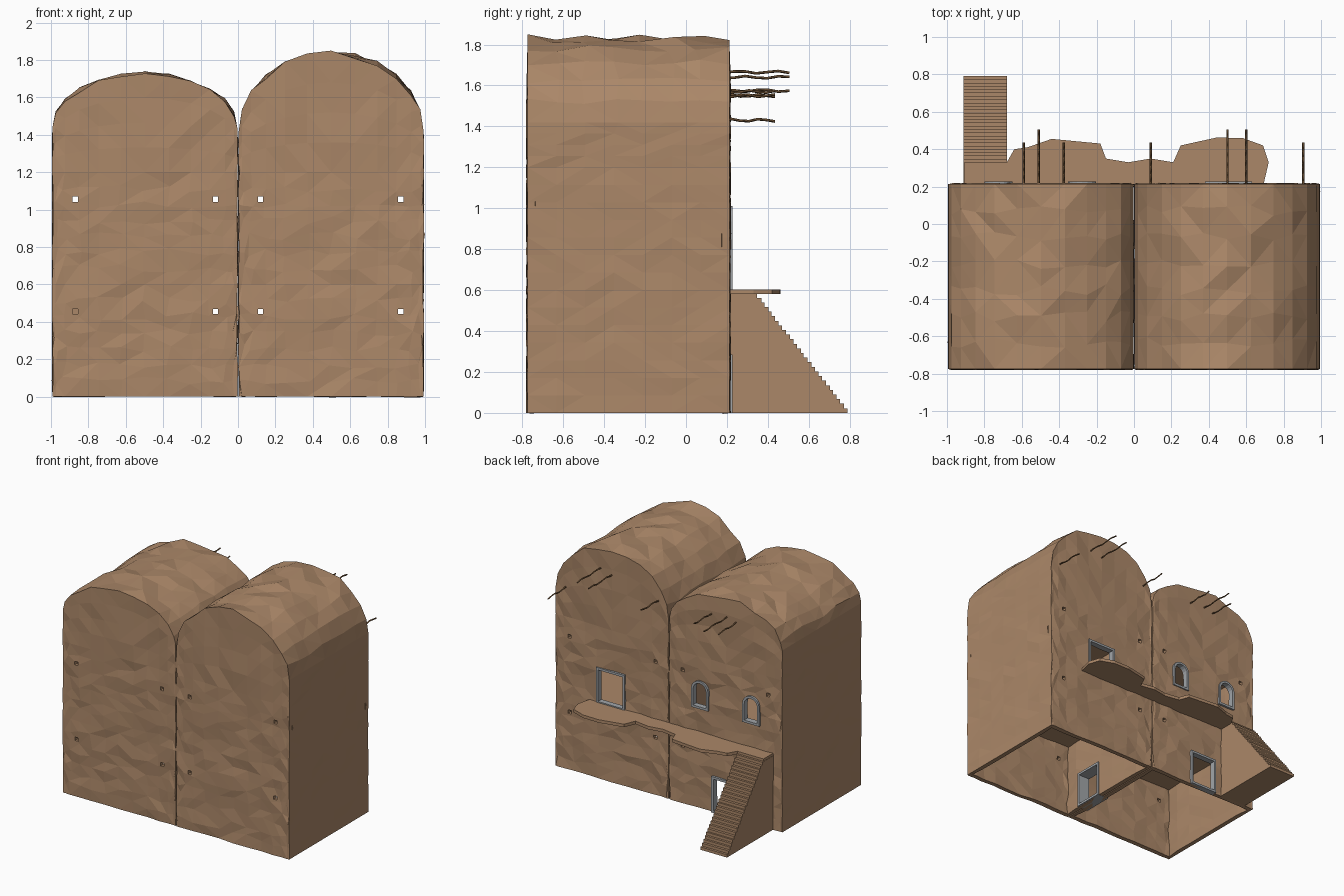
import bpy, bmesh, math, random
from mathutils import Matrix, Vector

random.seed(7)
if "Cube" in bpy.data.objects:
    bpy.data.objects.remove(bpy.data.objects["Cube"], do_unlink=True)


def material(name, rgb):
    m = bpy.data.materials.new(name)
    m.use_nodes = True
    m.diffuse_color = (*rgb, 1)
    m.node_tree.nodes["Principled BSDF"].inputs["Base Color"].default_value = (*rgb, 1)
    return m


MUD = material("mud plaster", (0.41, 0.245, 0.14))
STONE = material("grey frame", (0.36, 0.38, 0.40))
WOOD = material("dark wood", (0.13, 0.07, 0.03))

FRONT, BACK = -0.775, 0.213
WALL = 0.035


def finish(name, bm, mat):
    bmesh.ops.recalc_face_normals(bm, faces=bm.faces[:])
    me = bpy.data.meshes.new(name)
    bm.to_mesh(me)
    bm.free()
    ob = bpy.data.objects.new(name, me)
    bpy.context.collection.objects.link(ob)
    me.materials.append(mat)
    return ob


def add_prism(bm, pts, shift):
    """Close a loop of points into a face and sweep it along shift."""
    face = bm.faces.new([bm.verts.new(p) for p in pts])
    out = bmesh.ops.extrude_face_region(bm, geom=[face])["geom"]
    moved = [g for g in out if isinstance(g, bmesh.types.BMVert)]
    bmesh.ops.translate(bm, verts=moved, vec=shift)


def add_box(bm, lo, hi):
    (a, b, c), (d, e, f) = lo, hi
    add_prism(bm, [(a, b, c), (d, b, c), (d, e, c), (a, e, c)], Vector((0, 0, f - c)))


def outline(cx, z0, w, h, arched, inset=0.0):
    """Rectangle or round-headed opening in the x-z plane."""
    r, lo, top = w / 2 - inset, z0 + inset, z0 + h - inset
    if not arched:
        return [(cx - r, lo), (cx + r, lo), (cx + r, top), (cx - r, top)]
    arc = [math.pi * i / 8 for i in range(9)]
    return [(cx - r, lo), (cx + r, lo)] + [
        (cx + r * math.cos(a), top - r + r * math.sin(a)) for a in arc]


def frame(name, spec, y0, y1, turn=Matrix()):
    bm = bmesh.new()
    loops = [[[bm.verts.new((x, y, z)) for x, z in outline(*spec, inset=i)]
              for i in (0, 0.018)] for y in (y0, y1)]
    (a, b), (c, d) = loops
    n = len(a)
    for p, q in ((a, b), (c, d), (a, c), (b, d)):
        for i in range(n):
            j = (i + 1) % n
            bm.faces.new((p[i], p[j], q[j], q[i]))
    bm.transform(turn)
    return finish(name, bm, STONE)


# Openings: centre, sill, width, height, arched
OPENINGS = {
    "upper_door": (0.505, 0.595, 0.25, 0.285, False),
    "inner_arched_window": (-0.277, 0.79, 0.15, 0.22, True),
    "outer_arched_window": (-0.725, 0.79, 0.15, 0.22, True),
    "ground_door": (-0.5, 0.0, 0.24, 0.285, False),
}
PASSAGE = (-0.485, 0.0, 0.24, 0.285, False)
QUARTER = Matrix.Rotation(math.pi / 2, 4, "Z")


# Cutter for doors, windows and vent holes
def make_cutter():
    bm = bmesh.new()
    for spec in OPENINGS.values():
        pts = [(x, 0.1, z) for x, z in outline(*spec, inset=0.015)]
        add_prism(bm, pts, Vector((0, 0.2, 0)))
    side = bmesh.new()
    pts = [QUARTER @ Vector((x, -0.1, z)) for x, z in outline(*PASSAGE, inset=0.015)]
    add_prism(bm, pts, Vector((-0.2, 0, 0)))
    side.free()
    for x in (-0.87, -0.12, 0.12, 0.87):
        for z in (0.455, 1.055):
            add_box(bm, (x - 0.014, -1, z - 0.014), (x + 0.014, 0.4, z + 0.014))
    return finish("opening_cutter", bm, MUD)


# Vaulted block: a faceted box whose columns rise to a rounded roof
def vault(name, cx, spring, rise):
    nx, ny, rows, top = 12, 7, 14, 18
    bm = bmesh.new()
    cache = {}

    def vert(i, j, k):
        if (i, j, k) in cache:
            return cache[i, j, k]
        t = -math.cos(math.pi * i / nx)
        x, y = cx + 0.494 * t, FRONT + (BACK - FRONT) * j / ny
        peak = spring + rise * math.sqrt(max(0, 1 - t * t))
        z = 1.2 * k / rows if k <= rows else 1.2 + (peak - 1.2) * (k - rows) / (top - rows)
        if k == top:
            if 0 < i < nx:
                z += random.uniform(-0.022, 0.012)
        elif 0 < i < nx:
            y += random.uniform(-0.007, 0.007)
            if 0 < k < rows and k != rows // 2:
                z += random.uniform(-0.022, 0.022)
                x += random.uniform(-0.015, 0.015)
        elif k:
            x += random.uniform(-0.004, 0.004)
        if 0 < j < ny and k == top:
            y += random.uniform(-0.03, 0.03)
        cache[i, j, k] = bm.verts.new((x, y, z))
        return cache[i, j, k]

    def quad(*keys):
        bm.faces.new([vert(*k) for k in keys])

    for k in range(top):
        for j in (0, ny):
            for i in range(nx):
                quad((i, j, k), (i + 1, j, k), (i + 1, j, k + 1), (i, j, k + 1))
        for i in (0, nx):
            for j in range(ny):
                quad((i, j, k), (i, j + 1, k), (i, j + 1, k + 1), (i, j, k + 1))
    for i in range(nx):
        for j in range(ny):
            quad((i, j, top), (i + 1, j, top), (i + 1, j + 1, top), (i, j + 1, top))
    bmesh.ops.triangulate(bm, faces=bm.faces[:])
    ob = finish(name, bm, MUD)
    shell = ob.modifiers.new("wall_thickness", "SOLIDIFY")
    shell.thickness, shell.offset = WALL, -1
    cut = ob.modifiers.new("openings", "BOOLEAN")
    cut.operation, cut.solver, cut.object = "DIFFERENCE", "EXACT", cutter
    bpy.context.view_layer.objects.active = ob
    for mod in ("wall_thickness", "openings"):
        bpy.ops.object.modifier_apply(modifier=mod)
    # Inner floors
    bm = bmesh.new()
    for z in (0.58, 1.18):
        add_box(bm, (cx - 0.47, FRONT + 0.025, z), (cx + 0.47, BACK - 0.025, z + 0.015))
    finish(name + "_floors", bm, MUD)


cutter = make_cutter()
cutter.hide_render = True
vault("left_vault", 0.498, 1.42, 0.42)
vault("right_vault", -0.498, 1.44, 0.29)
bpy.data.objects.remove(cutter, do_unlink=True)

# Door and window frames
for label, spec in OPENINGS.items():
    frame(label + "_frame", spec, BACK - 0.03, BACK + 0.014)
frame("passage_frame", PASSAGE, -0.05, 0.05, QUARTER)

# Ragged ledge along the back wall
bm = bmesh.new()
edge = [(-0.91, 0.2), (-0.91, 0.33), (-0.68, 0.33), (-0.64, 0.40), (-0.57, 0.41),
        (-0.44, 0.455), (-0.18, 0.43), (-0.15, 0.35), (-0.03, 0.33), (0.09, 0.35),
        (0.21, 0.33), (0.25, 0.42), (0.44, 0.462), (0.58, 0.46), (0.69, 0.42),
        (0.72, 0.33), (0.69, 0.2)]
add_prism(bm, [(x, y, 0.58) for x, y in edge], Vector((0, 0, 0.024)))
finish("ledge", bm, MUD)

# Solid staircase
bm = bmesh.new()
steps = 26
profile = [(0.2, 0.0)]
for s in range(steps):
    y = 0.79 - 0.46 * s / steps + random.uniform(-0.003, 0.003)
    profile += [(y, 0.585 * s / steps), (y, 0.585 * (s + 1) / steps)]
profile.append((0.2, 0.585))
add_prism(bm, [(-0.912, y, z) for y, z in profile], Vector((0.232, 0, 0)))
finish("staircase", bm, MUD)

# Crooked roof poles: x, height, tip
POLES = [(-0.59, 1.55, 0.435), (-0.51, 1.575, 0.505), (-0.375, 1.57, 0.435),
         (0.09, 1.55, 0.435), (0.5, 1.64, 0.505), (0.6, 1.665, 0.505), (0.905, 1.43, 0.435)]
for n, (x, z, tip) in enumerate(POLES):
    cu = bpy.data.curves.new("pole", "CURVE")
    cu.dimensions, cu.bevel_depth, cu.bevel_resolution = "3D", 0.0065, 0
    cu.use_fill_caps = True
    sp = cu.splines.new("POLY")
    sp.points.add(6)
    for i, p in enumerate(sp.points):
        wave = 0.006 * math.sin(i * 1.9 + n)
        p.co = (x, 0.18 + (tip - 0.18) * i / 6, z + wave, 1)
    cu.materials.append(WOOD)
    ob = bpy.data.objects.new(f"roof_pole_{n + 1}", cu)
    bpy.context.collection.objects.link(ob)
